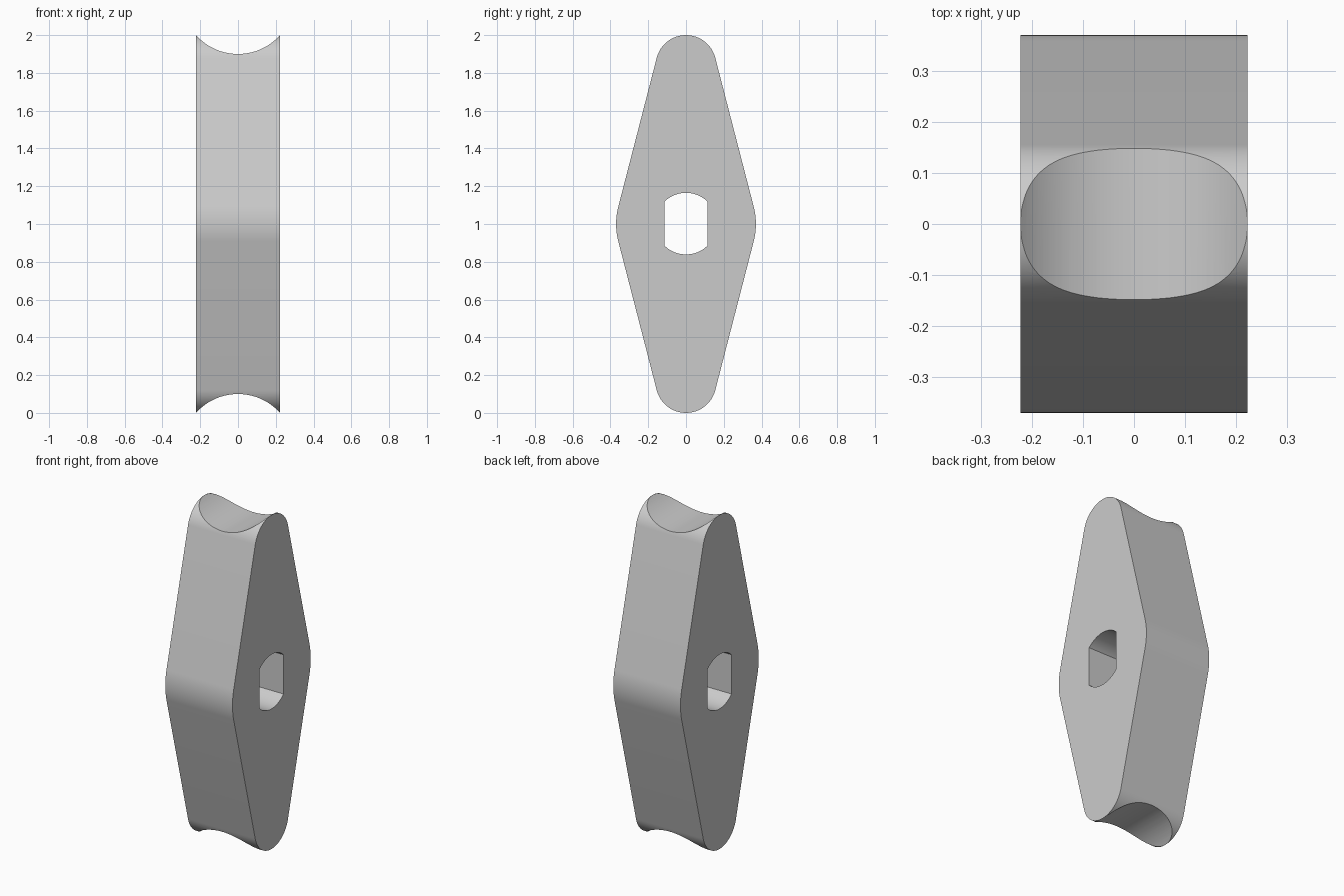
import bpy, bmesh, math
from mathutils import Vector

HALF_W = 0.2225            # half thickness along x
END_R, MID_R = 0.16, 0.37  # rounding of the tips and of the waist
END_C = 1 - END_R          # tip centre above and below the middle
SCOOP_DEPTH = 0.1

cube = bpy.data.objects.get("Cube")
if cube:
    bpy.data.objects.remove(cube, do_unlink=True)


def arc(cy, cz, r, a0, a1, n):
    return [(cy + r * math.cos(a0 + (a1 - a0) * i / n),
             cz + r * math.sin(a0 + (a1 - a0) * i / n)) for i in range(n + 1)]


def extrude(name, points, direction):
    """Solid made by sweeping a closed loop of 3D points."""
    bm = bmesh.new()
    face = bm.faces.new([bm.verts.new(p) for p in points])
    result = bmesh.ops.extrude_face_region(bm, geom=[face])
    moved = [v for v in result["geom"] if isinstance(v, bmesh.types.BMVert)]
    bmesh.ops.translate(bm, verts=moved, vec=Vector(direction))
    bmesh.ops.recalc_face_normals(bm, faces=bm.faces)
    mesh = bpy.data.meshes.new(name)
    bm.to_mesh(mesh)
    bm.free()
    obj = bpy.data.objects.new(name, mesh)
    bpy.context.collection.objects.link(obj)
    return obj


def cut(obj, cutter):
    cutter.hide_render = True
    mod = obj.modifiers.new("cut", 'BOOLEAN')
    mod.operation, mod.solver, mod.object = 'DIFFERENCE', 'EXACT', cutter
    bpy.context.view_layer.objects.active = obj
    bpy.ops.object.modifier_apply(modifier=mod.name)
    bpy.data.objects.remove(cutter, do_unlink=True)


# Diamond outline: arcs at the tips and waist joined by tangent lines
t = math.asin((MID_R - END_R) / END_C)
outline = (arc(0, 1, MID_R, -t, t, 16)
           + arc(0, 1 + END_C, END_R, t, math.pi - t, 40)
           + arc(0, 1, MID_R, math.pi - t, math.pi + t, 16)
           + arc(0, 1 - END_C, END_R, math.pi + t, 2 * math.pi - t, 40))
body = extrude("spacer_body", [(-HALF_W, y, z) for y, z in outline],
               (2 * HALF_W, 0, 0))

# Shaft hole with two flat sides
HOLE_R, HOLE_HALF = 0.163, 0.113
a = math.acos(HOLE_HALF / HOLE_R)
hole = (arc(0, 1.002, HOLE_R, a, math.pi - a, 24)
        + arc(0, 1.002, HOLE_R, math.pi + a, 2 * math.pi - a, 24))
cut(body, extrude("hole_cutter", [(-1, y, z) for y, z in hole], (2, 0, 0)))

# Round scoops across both tips
scoop_r = (HALF_W ** 2 + SCOOP_DEPTH ** 2) / (2 * SCOOP_DEPTH)
for side in (-1, 1):
    cz = 1 + side * (1 - SCOOP_DEPTH + scoop_r)
    ring = arc(0, cz, scoop_r, 0, 2 * math.pi, 128)[:-1]
    cut(body, extrude("scoop_cutter", [(x, -1, z) for x, z in ring], (0, 2, 0)))

# Plain grey material
grey = bpy.data.materials.new("light_grey")
grey.use_nodes = True
colour = (0.6, 0.6, 0.6, 1)
grey.diffuse_color = colour
grey.node_tree.nodes["Principled BSDF"].inputs["Base Color"].default_value = colour
body.data.materials.clear()
body.data.materials.append(grey)
for poly in body.data.polygons:
    poly.material_index = 0

bpy.ops.object.select_all(action='DESELECT')
body.select_set(True)
bpy.context.view_layer.objects.active = body
bpy.ops.object.shade_smooth_by_angle(angle=math.radians(30))
